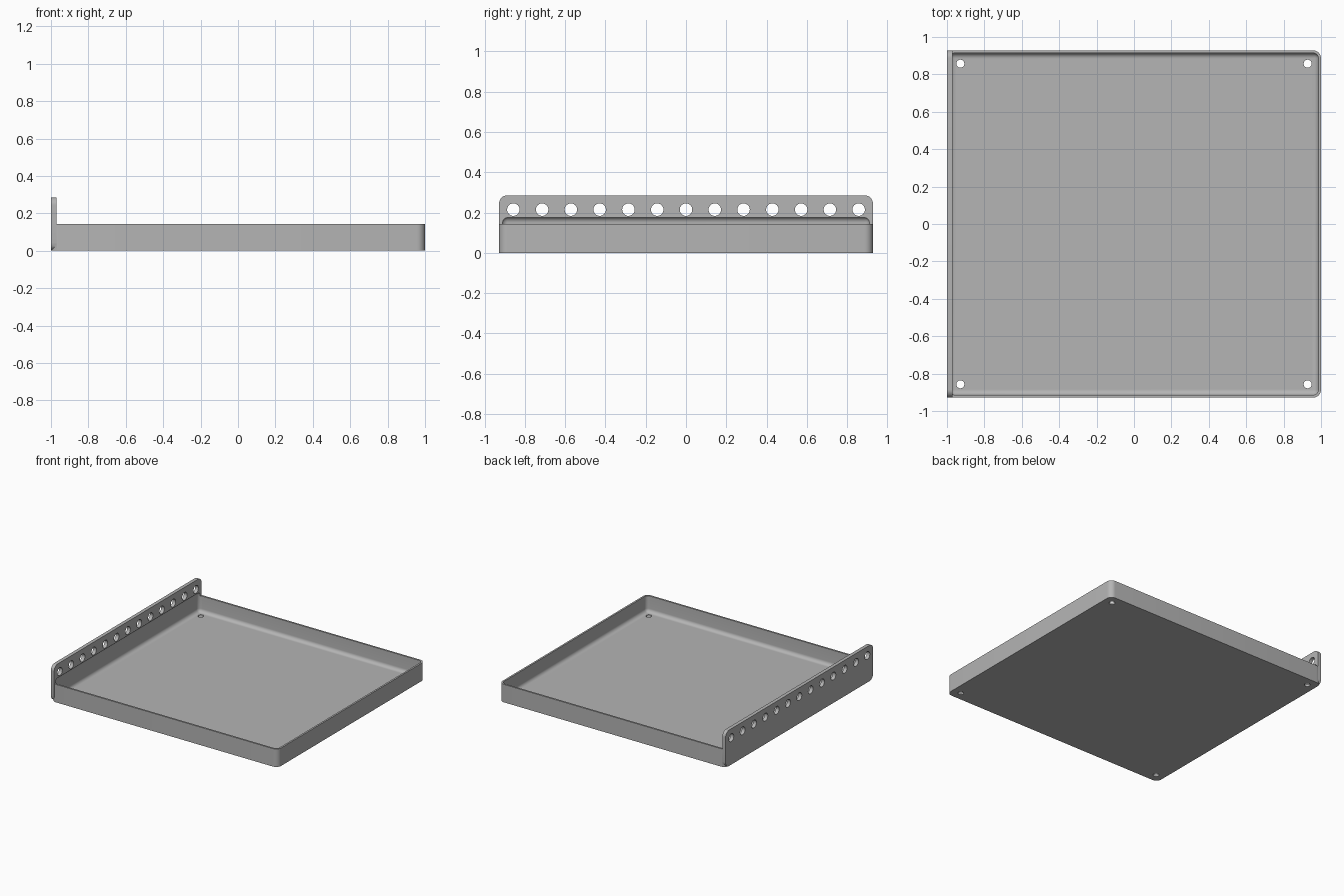
import bpy
import bmesh
from mathutils import Matrix, Vector

default = bpy.data.objects.get("Cube")
if default:
    bpy.data.objects.remove(default, do_unlink=True)

U = 1 / 7                      # grid pitch of the holes
HALF_X, HALF_Y = 7 * U, 6.5 * U
WALL, RADIUS = U / 10, 0.3 * U

grey = bpy.data.materials.new("plain grey")
grey.use_nodes = True
colour = (0.46, 0.46, 0.46, 1)
grey.diffuse_color = colour
grey.node_tree.nodes["Principled BSDF"].inputs["Base Color"].default_value = colour


def finish(name, bm):
    mesh = bpy.data.meshes.new(name)
    bmesh.ops.recalc_face_normals(bm, faces=bm.faces)
    bm.to_mesh(mesh)
    bm.free()
    mesh.materials.append(grey)
    obj = bpy.data.objects.new(name, mesh)
    bpy.context.collection.objects.link(obj)
    return obj


def rounded_box(name, low, high, radius, axis=None, segments=8):
    """Box between two corners; rounds edges along one axis, or all edges."""
    bm = bmesh.new()
    low, high = Vector(low), Vector(high)
    size = high - low
    bmesh.ops.create_cube(bm, size=1, matrix=Matrix.Translation((low + high) / 2)
                          @ Matrix.Diagonal((*size, 1)))
    edges = [e for e in bm.edges if axis is None
             or abs((e.verts[0].co - e.verts[1].co)[axis]) > size[axis] / 2]
    bmesh.ops.bevel(bm, geom=edges, offset=radius, offset_type='OFFSET',
                    segments=segments, profile=0.5, affect='EDGES')
    return finish(name, bm)


def pegs(name, centres, radius, depth, turn):
    """One mesh of cylinders used to drill a row of holes."""
    bm = bmesh.new()
    for c in centres:
        bmesh.ops.create_cone(bm, cap_ends=True, segments=32, radius1=radius,
                              radius2=radius, depth=depth,
                              matrix=Matrix.Translation(c) @ turn)
    return finish(name, bm)


def combine(target, tool, operation):
    mod = target.modifiers.new(operation.lower(), 'BOOLEAN')
    mod.operation, mod.solver, mod.object = operation, 'EXACT', tool
    bpy.context.view_layer.objects.active = target
    bpy.ops.object.modifier_apply(modifier=mod.name)
    bpy.data.objects.remove(tool, do_unlink=True)


# Tray block with rounded upright corners, joined to the tall side flange
tray = rounded_box("tray_with_flange", (-HALF_X, -HALF_Y, 0),
                   (HALF_X, HALF_Y, U), RADIUS, axis=2)
flange = rounded_box("side_flange", (-HALF_X, -HALF_Y, 0),
                     (-HALF_X + 2 * WALL, HALF_Y, 2 * U), RADIUS, axis=0)
combine(tray, flange, 'UNION')

# Filleted hollow, which also bites slightly into the flange
hollow = rounded_box("hollow_cutter", (-HALF_X + WALL, -HALF_Y + WALL, WALL),
                     (HALF_X - WALL, HALF_Y - WALL, 1.25 * U), 2 * WALL)
combine(tray, hollow, 'DIFFERENCE')

# Row of holes along the flange
row = [(-HALF_X + WALL, i * U, 1.5 * U) for i in range(-6, 7)]
combine(tray, pegs("flange_drill", row, 0.031, 0.1,
                   Matrix.Rotation(1.5708, 4, 'Y')), 'DIFFERENCE')

# Four drain holes in the floor corners
corners = [(sx * 6.5 * U, sy * 6 * U, 0) for sx in (-1, 1) for sy in (-1, 1)]
combine(tray, pegs("floor_drill", corners, 0.0215, 0.2,
                   Matrix.Identity(4)), 'DIFFERENCE')

# Smooth the rounded parts and keep crisp rims
bpy.ops.object.select_all(action='DESELECT')
tray.select_set(True)
bpy.context.view_layer.objects.active = tray
bpy.ops.object.shade_smooth_by_angle(angle=0.5)
